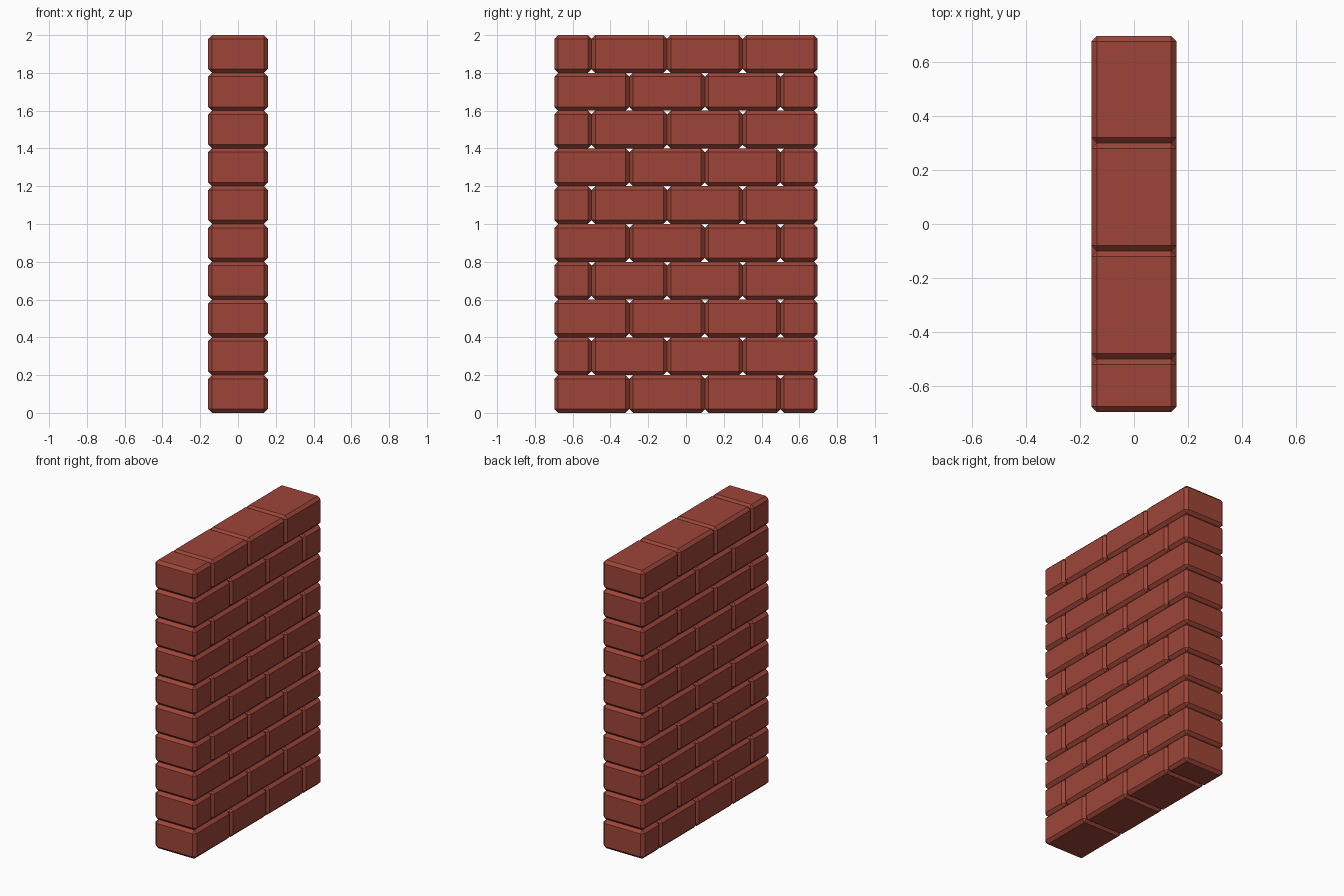
import bpy

if "Cube" in bpy.data.objects:
    bpy.data.objects.remove(bpy.data.objects["Cube"])

ROWS, ROW_H = 10, 0.2
HALF_LEN, BRICK_LEN = 0.697, 0.4
THICK, BEVEL = 0.315, 0.02

mat = bpy.data.materials.new("brick_red")
mat.diffuse_color = (0.34, 0.06, 0.04, 1)
mat.use_nodes = True
mat.node_tree.nodes["Principled BSDF"].inputs["Base Color"].default_value = mat.diffuse_color


def brick(name, y0, y1, z0):
    """One chamfered brick spanning y0..y1, resting at height z0."""
    bpy.ops.mesh.primitive_cube_add(size=1)
    ob = bpy.context.object
    ob.name = name
    for v in ob.data.vertices:
        v.co.x *= THICK
        v.co.y *= y1 - y0
        v.co.z *= ROW_H
    ob.location = (0, (y0 + y1) / 2, z0 + ROW_H / 2)
    bev = ob.modifiers.new("chamfer", 'BEVEL')
    bev.width = BEVEL
    bev.segments = 1
    bev.limit_method = 'NONE'
    ob.data.materials.append(mat)


# Running bond: alternate courses start with a full or a half brick
for row in range(ROWS):
    first = -0.3 if row % 2 == 0 else -0.5
    joints = [first + BRICK_LEN * i for i in range(3)]
    ends = [-HALF_LEN] + joints + [HALF_LEN]
    for i in range(4):
        brick(f"brick_row{row + 1}_{i + 1}", ends[i], ends[i + 1], row * ROW_H)
